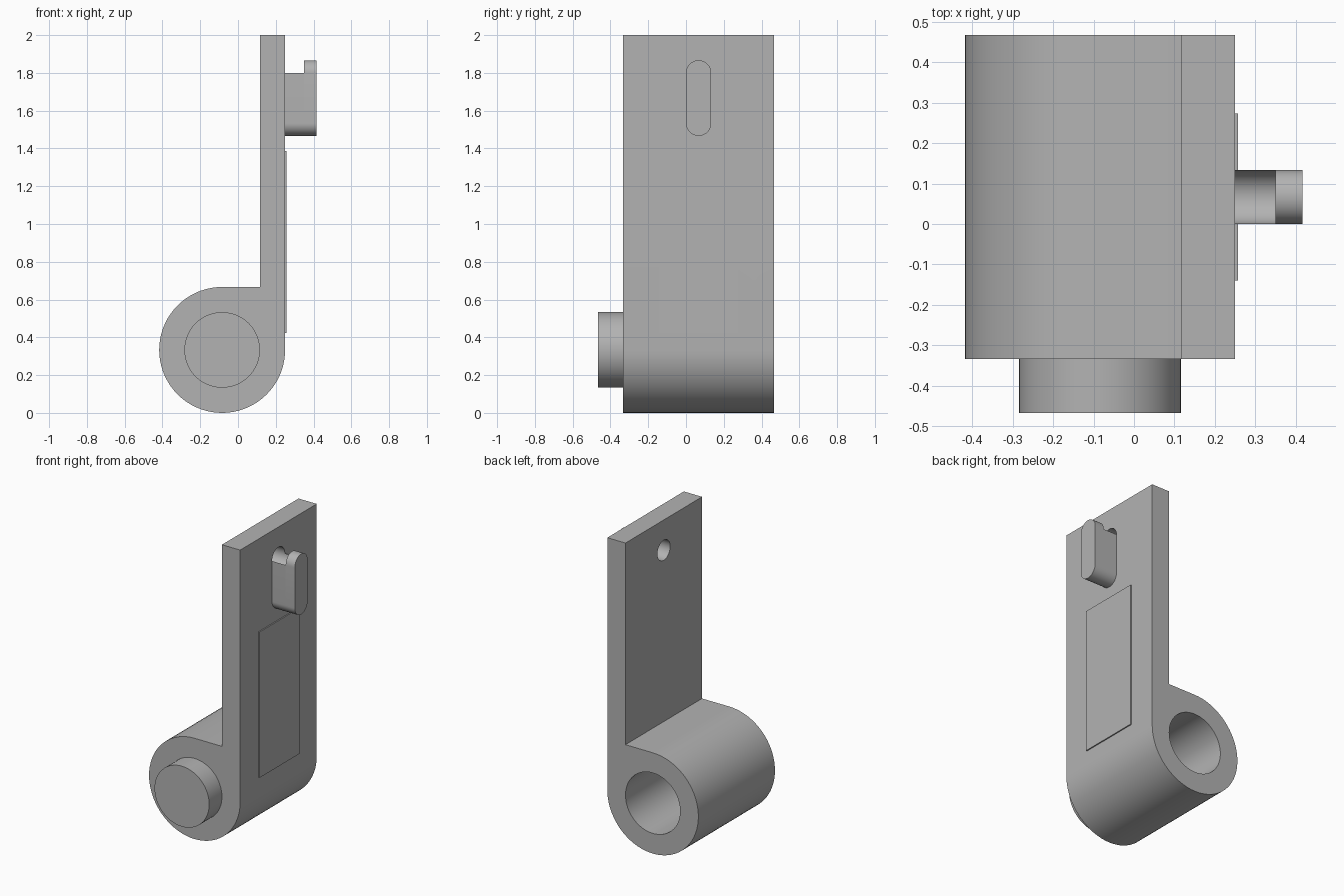
import bpy
import bmesh
from math import cos, sin, radians
from mathutils import Vector

if "Cube" in bpy.data.objects:
    bpy.data.objects.remove(bpy.data.objects["Cube"], do_unlink=True)

GREY = (0.45, 0.45, 0.45, 1)
grey = bpy.data.materials.new("plain grey")
grey.use_nodes = True
grey.diffuse_color = GREY
grey.node_tree.nodes["Principled BSDF"].inputs["Base Color"].default_value = GREY

# Shared dimensions
BARREL_X, BARREL_Z, BARREL_R, PIN_R = -0.084, 0.3333, 0.3333, 0.2
FRONT, BACK = -0.3333, 0.4667
PLATE_IN, PLATE_OUT = 0.116, 0.249
HOOK_Y, HOOK_R, HOOK_LOW, HOOK_HIGH = 0.0667, 0.0667, 1.5333, 1.8
NOTCH_X, HOOK_X = 0.349, 0.416


def arc(u, v, r, start, end, steps):
    """Points along an arc, angles in degrees."""
    angles = [radians(start + (end - start) * i / steps) for i in range(steps + 1)]
    return [(u + r * cos(a), v + r * sin(a)) for a in angles]


def extrude(name, profile, axis, low, high):
    """Extrude a closed 2D profile along x (profile is y, z) or y (profile is x, z)."""
    bm = bmesh.new()
    place = (lambda u, v: (low, u, v)) if axis == "x" else (lambda u, v: (u, low, v))
    face = bm.faces.new([bm.verts.new(place(u, v)) for u, v in profile])
    moved = bmesh.ops.extrude_face_region(bm, geom=[face])["geom"]
    step = Vector((high - low, 0, 0) if axis == "x" else (0, high - low, 0))
    bmesh.ops.translate(bm, vec=step, verts=[g for g in moved if isinstance(g, bmesh.types.BMVert)])
    bmesh.ops.recalc_face_normals(bm, faces=bm.faces)
    mesh = bpy.data.meshes.new(name)
    bm.to_mesh(mesh)
    bm.free()
    mesh.materials.append(grey)
    obj = bpy.data.objects.new(name, mesh)
    bpy.context.collection.objects.link(obj)
    return obj


def activate(obj):
    bpy.ops.object.select_all(action="DESELECT")
    obj.select_set(True)
    bpy.context.view_layer.objects.active = obj


def cut(obj, cutter):
    """Subtract the cutter and discard it."""
    mod = obj.modifiers.new("cut", "BOOLEAN")
    mod.operation, mod.solver, mod.object = "DIFFERENCE", "EXACT", cutter
    activate(obj)
    bpy.ops.object.modifier_apply(modifier=mod.name)
    bpy.data.objects.remove(cutter, do_unlink=True)


# Barrel and upright plate as one profile
outline = arc(BARREL_X, BARREL_Z, BARREL_R, 90, 360, 54)
outline += [(PLATE_OUT, 2), (PLATE_IN, 2), (PLATE_IN, BARREL_Z + BARREL_R)]
body = extrude("barrel_and_plate", outline, "y", FRONT, BACK)

# Blind bore from the back, and round hole through the plate
circle = arc(BARREL_X, BARREL_Z, PIN_R, 0, 360, 64)[:-1]
cut(body, extrude("bore_cutter", circle, "y", FRONT + 0.1333, BACK + 0.1))
hole = arc(HOOK_Y, HOOK_HIGH, HOOK_R, 0, 360, 48)[:-1]
cut(body, extrude("hole_cutter", hole, "x", PLATE_IN - 0.1, PLATE_OUT + 0.1))

# Pin on the front of the barrel
pin = extrude("hinge_pin", circle, "y", FRONT - 0.1333, FRONT)

# Hook: stem with a hollowed top, then a full rounded tip
bottom = arc(HOOK_Y, HOOK_LOW, HOOK_R, 180, 360, 24)
hollow = arc(HOOK_Y, HOOK_HIGH, HOOK_R, 360, 180, 24)
dome = arc(HOOK_Y, HOOK_HIGH, HOOK_R, 0, 180, 24)
stem = extrude("hook_stem", bottom + hollow, "x", PLATE_OUT, NOTCH_X)
tip = extrude("hook_tip", bottom + dome, "x", NOTCH_X, HOOK_X)

# Thin raised panel on the outer face
y0, y1, z0, z1 = -0.14, 0.273, 0.423, 1.387
panel = extrude("raised_panel", [(y0, z0), (y1, z0), (y1, z1), (y0, z1)],
                "x", PLATE_OUT, PLATE_OUT + 0.008)

for obj in (body, pin, stem, tip, panel):
    activate(obj)
    bpy.ops.object.shade_smooth_by_angle(angle=radians(30))
